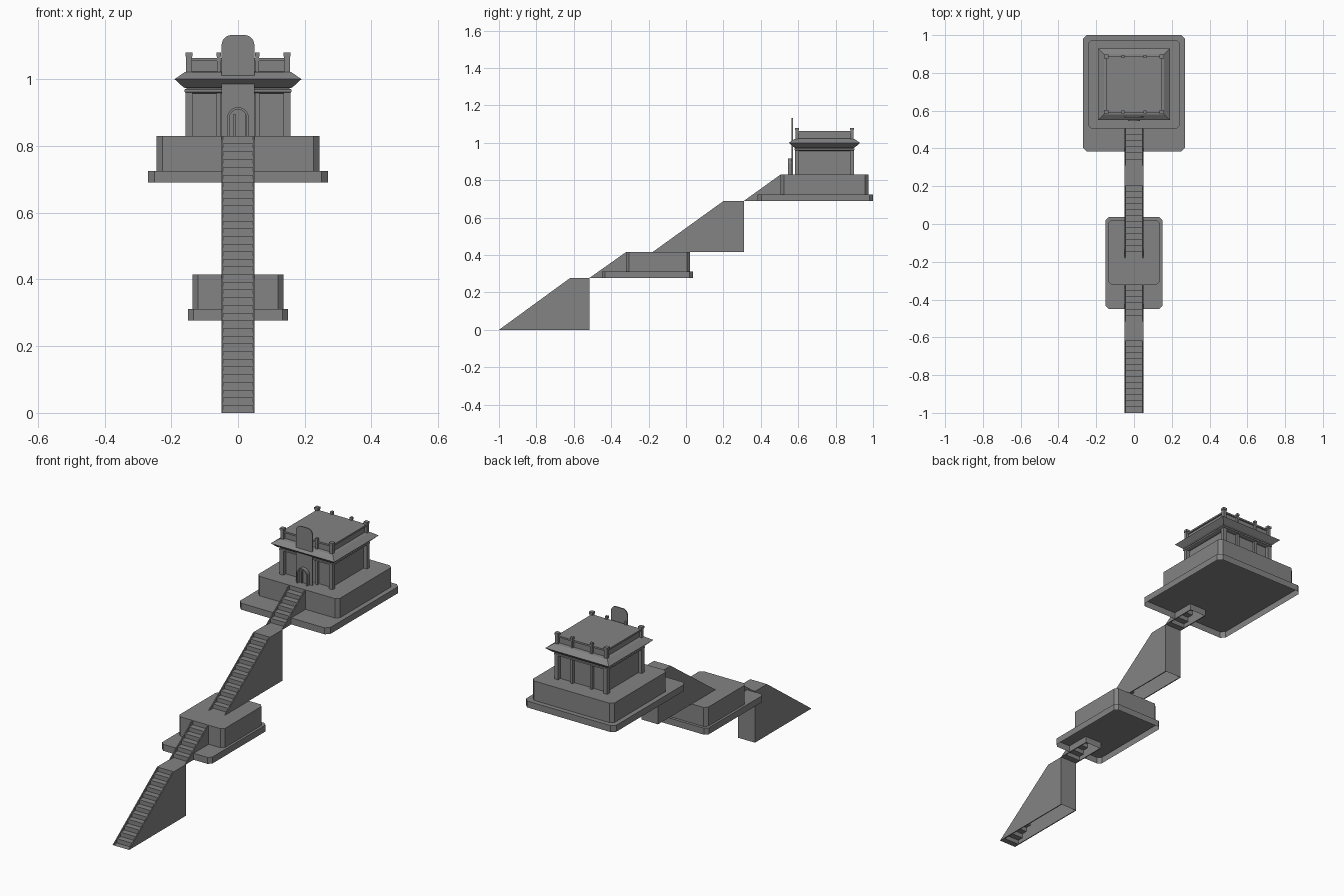
import bpy, bmesh, math

cube = bpy.data.objects.get("Cube")
if cube:
    bpy.data.objects.remove(cube, do_unlink=True)

stone = bpy.data.materials.new("grey stone")
stone.use_nodes = True
GREY = (0.23, 0.23, 0.23, 1)
stone.diffuse_color = GREY
stone.node_tree.nodes["Principled BSDF"].inputs["Base Color"].default_value = GREY

HALF = 0.05      # half width of the stairs
CURB = 0.005     # width of the curbs beside the steps
HOUSE_Y = 0.74   # centre of the pavilion


def finish(name, bm):
    bmesh.ops.recalc_face_normals(bm, faces=bm.faces)
    mesh = bpy.data.meshes.new(name)
    bm.to_mesh(mesh)
    bm.free()
    mesh.materials.append(stone)
    obj = bpy.data.objects.new(name, mesh)
    bpy.context.collection.objects.link(obj)
    return obj


def sweep(name, points, move, closed=True, start_cap=True, end_cap=True):
    """Extrude a list of 3D points along a vector."""
    bm = bmesh.new()
    a = [bm.verts.new(p) for p in points]
    b = [bm.verts.new([c + m for c, m in zip(p, move)]) for p in points]
    n = len(points)
    for i in range(n if closed else n - 1):
        j = (i + 1) % n
        bm.faces.new((a[i], a[j], b[j], b[i]))
    if closed and start_cap:
        bm.faces.new(a)
    if closed and end_cap:
        bm.faces.new(b)
    return finish(name, bm)


def box(name, x0, x1, y0, y1, z0, z1):
    return sweep(name, [(x0, y0, z0), (x1, y0, z0), (x1, y1, z0), (x0, y1, z0)],
                 (0, 0, z1 - z0))


def slab(name, half, y0, y1, z0, z1, cut, notch=None):
    """Chamfered slab, hollow below, with an optional notch for the stairs."""
    pts = [(half - cut, y0), (half, y0 + cut), (half, y1 - cut), (half - cut, y1)]
    pts += [(-x, y) for x, y in reversed(pts)]
    if notch:
        pts += [(-HALF, y0), (-HALF, notch), (HALF, notch), (HALF, y0)]
    return sweep(name, [(x, y, z0) for x, y in pts], (0, 0, z1 - z0), start_cap=False)


def loft(name, profile):
    """Stack of square rings, given as (half width, height)."""
    bm = bmesh.new()
    rings = [[bm.verts.new((sx * h, HOUSE_Y + sy * h, z))
              for sx, sy in ((-1, -1), (1, -1), (1, 1), (-1, 1))] for h, z in profile]
    for low, high in zip(rings, rings[1:]):
        for i in range(4):
            j = (i + 1) % 4
            bm.faces.new((low[i], low[j], high[j], high[i]))
    bm.faces.new(rings[0])
    bm.faces.new(rings[-1])
    return finish(name, bm)


def flight(name, y0, z0, y1, z1, y2, count):
    """Steps between two curbs, then a landing that reaches y2."""
    side = [(y0, z0), (y1, z1)]
    if y2 > y1:
        side.append((y2, z1))
    side.append((y2, z0))
    inner = HALF - CURB
    for label, x in (("right", -HALF), ("left", inner)):
        sweep(f"{name}_{label}_curb", [(x, y, z) for y, z in side], (CURB, 0, 0))
    steps = [(y0, z0)]
    for i in range(count):
        y = y0 + (y1 - y0) * (i + 1) / count
        steps += [(y, z0 + (z1 - z0) * i / count), (y, z0 + (z1 - z0) * (i + 1) / count)]
    if y2 > y1:
        steps += [(y2, z1), (y2, z0)]
    steps_obj = sweep(f"{name}_steps", [(-inner, y, z) for y, z in steps],
                      (2 * inner, 0, 0), closed=False)
    # turn the open sheet so that it faces up
    if sum(p.normal.z * p.area for p in steps_obj.data.polygons) < 0:
        steps_obj.data.flip_normals()


def arch(half, base, top, y, radius, segments=10):
    """Upright outline with rounded upper corners."""
    pts = [(-half, base), (half, base)]
    for side, first in ((1, 0), (-1, math.pi / 2)):
        for i in range(segments + 1):
            a = first + math.pi / 2 * i / segments
            pts.append((side * (half - radius) + radius * math.cos(a),
                        top - radius + radius * math.sin(a)))
    if half - radius < 1e-6:
        del pts[2 + segments]
    return [(x, y, z) for x, z in pts]


# Stairs, from the ground up
flight("lower_stairs", -1.0, 0, -0.62, 0.277, -0.517, 12)
flight("lower_platform_stairs", -0.517, 0.277, -0.322, 0.415, -0.322, 6)
flight("upper_stairs", -0.18, 0.415, 0.202, 0.69, 0.31, 12)
flight("upper_platform_stairs", 0.31, 0.69, 0.505, 0.83, 0.505, 6)

# Platforms
slab("lower_platform_base", 0.15, -0.45, 0.037, 0.277, 0.312, 0.017, -0.322)
slab("lower_platform", 0.137, -0.322, 0.022, 0.312, 0.415, 0.017)
slab("upper_platform_base", 0.27, 0.383, 1.0, 0.69, 0.725, 0.02, 0.505)
slab("upper_platform", 0.244, 0.505, 0.975, 0.725, 0.83, 0.018)

# Pavilion body, cornice and parapet
loft("pavilion_walls", [(0.138, 0.83), (0.138, 1.02)])
loft("cornice_moulding", [(0.15, 0.957), (0.16, 0.961), (0.16, 0.969), (0.152, 0.973)])
loft("eaves", [(0.158, 0.973), (0.165, 0.977), (0.19, 1.0), (0.16, 1.021), (0.14, 1.023)])
loft("parapet", [(0.142, 1.02), (0.142, 1.055), (0.149, 1.055), (0.149, 1.064)])

# Columns with roof posts: corners, plus inner pairs at front and back
for sx, label in ((-1, "right"), (1, "left")):
    for sy, end in ((-1, "front"), (1, "back")):
        y = HOUSE_Y + sy * 0.147
        for part, x, r in (("corner", 0.147, 0.011), ("inner", 0.058, 0.007)):
            x *= sx
            box(f"{end}_{label}_{part}_column", x - r, x + r, y - r, y + r, 0.83, 0.96)
            s = r * 0.8
            box(f"{end}_{label}_{part}_post", x - s, x + s, y - s, y + s, 1.02, 1.068)
            box(f"{end}_{label}_{part}_post_cap", x - r, x + r, y - r, y + r, 1.068, 1.08)

# Tall rounded front panel
sweep("front_panel", arch(0.049, 0.83, 1.132, 0.565, 0.03), (0, 0.006, 0))

# Arched doorway: frame made of an outer and an inner arch
outer = arch(0.033, 0.83, 0.916, 0.545, 0.033)
inner = arch(0.026, 0.83, 0.909, 0.545, 0.026)
ring = outer[1:] + [outer[0]] + [inner[0]] + inner[:0:-1]
sweep("door_frame", ring, (0, 0.02, 0))

# Door jambs
for x, label in ((-0.011, "right"), (0.026, "left")):
    box(f"door_{label}_jamb", x - 0.003, x + 0.003, 0.557, 0.566, 0.83, 0.895)
